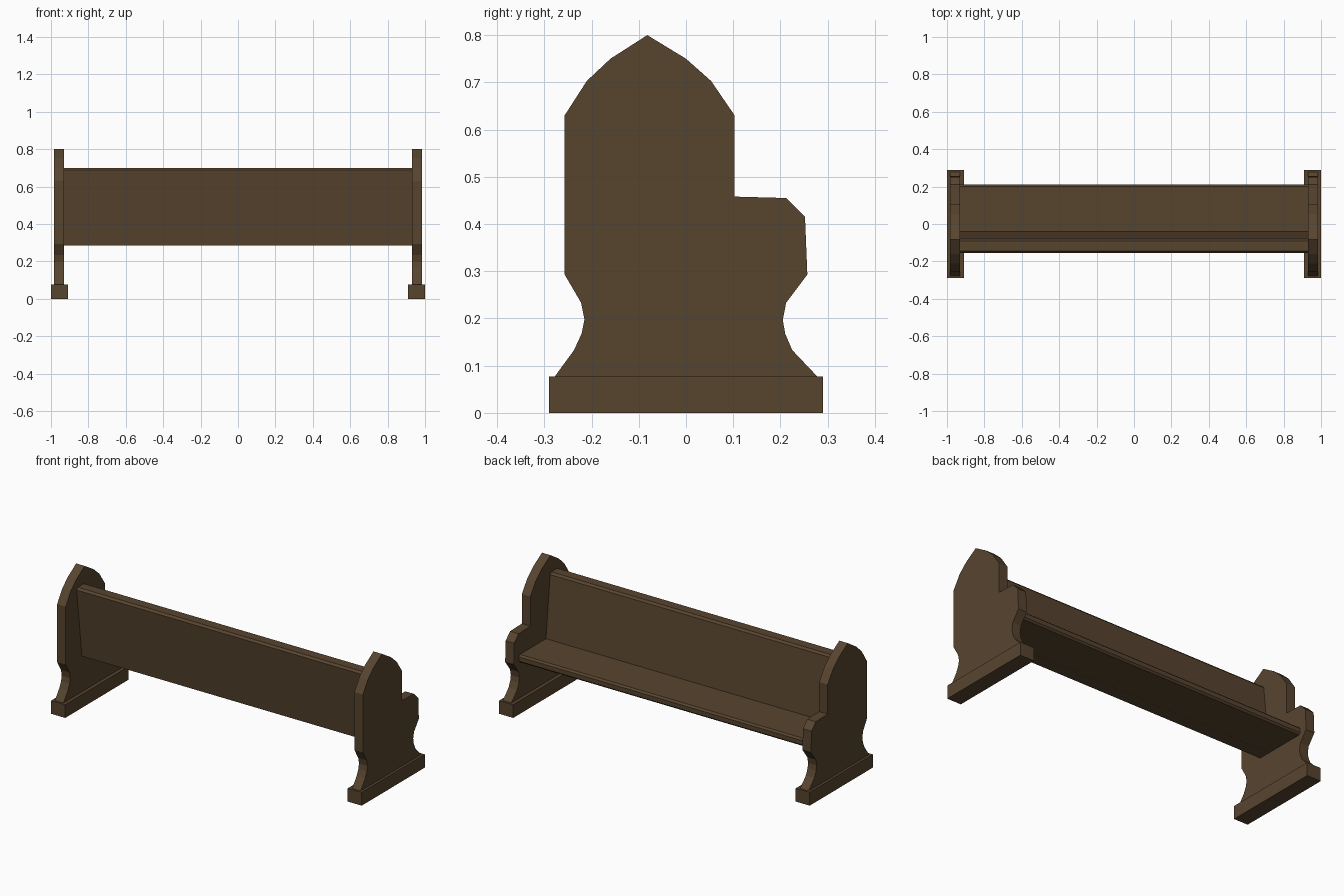
import bpy, bmesh

if "Cube" in bpy.data.objects:
    bpy.data.objects.remove(bpy.data.objects["Cube"])

wood = bpy.data.materials.new("dark_brown_wood")
wood.diffuse_color = (0.095, 0.058, 0.028, 1.0)
wood.use_nodes = True
wood.node_tree.nodes["Principled BSDF"].inputs["Base Color"].default_value = wood.diffuse_color


def extrude_profile(name, profile, x0, x1):
    """Prism: a (y, z) outline swept along x."""
    bm = bmesh.new()
    face = bm.faces.new([bm.verts.new((x0, y, z)) for y, z in profile])
    moved = bmesh.ops.extrude_face_region(bm, geom=[face])["geom"]
    verts = [g for g in moved if isinstance(g, bmesh.types.BMVert)]
    bmesh.ops.translate(bm, verts=verts, vec=(x1 - x0, 0, 0))
    bmesh.ops.recalc_face_normals(bm, faces=bm.faces[:])
    mesh = bpy.data.meshes.new(name)
    bm.to_mesh(mesh)
    bm.free()
    mesh.materials.append(wood)
    obj = bpy.data.objects.new(name, mesh)
    bpy.context.collection.objects.link(obj)
    return obj


# Bench end: gothic pointed top, armrest step, pinched foot
end_profile = [
    (-0.278, 0.077), (-0.237, 0.133), (-0.221, 0.168), (-0.215, 0.198),
    (-0.222, 0.233), (-0.257, 0.293), (-0.257, 0.63), (-0.21, 0.703),
    (-0.16, 0.75), (-0.082, 0.80), (0.0, 0.75), (0.053, 0.703),
    (0.103, 0.63), (0.103, 0.458), (0.212, 0.455), (0.252, 0.415),
    (0.257, 0.293), (0.212, 0.233), (0.205, 0.197), (0.21, 0.168),
    (0.225, 0.133), (0.278, 0.077)]
foot_profile = [(-0.29, 0), (0.29, 0), (0.29, 0.077), (-0.29, 0.077)]

for side, s in (("left", -1), ("right", 1)):
    extrude_profile(side + "_end_panel", end_profile, s * 0.93, s * 0.985)
    extrude_profile(side + "_foot", foot_profile, s * 0.91, s * 1.0)

# Leaning backrest with chamfered top edges
back_profile = [
    (-0.108, 0.285), (-0.035, 0.285), (-0.079, 0.688),
    (-0.090, 0.70), (-0.145, 0.70), (-0.156, 0.688)]
extrude_profile("backrest", back_profile, -0.932, 0.932)

# Seat board with chamfered leading edge
seat_profile = [
    (-0.107, 0.2855), (0.20, 0.285), (0.21, 0.295),
    (0.21, 0.32), (0.20, 0.33), (-0.08, 0.33)]
extrude_profile("seat", seat_profile, -0.932, 0.932)
